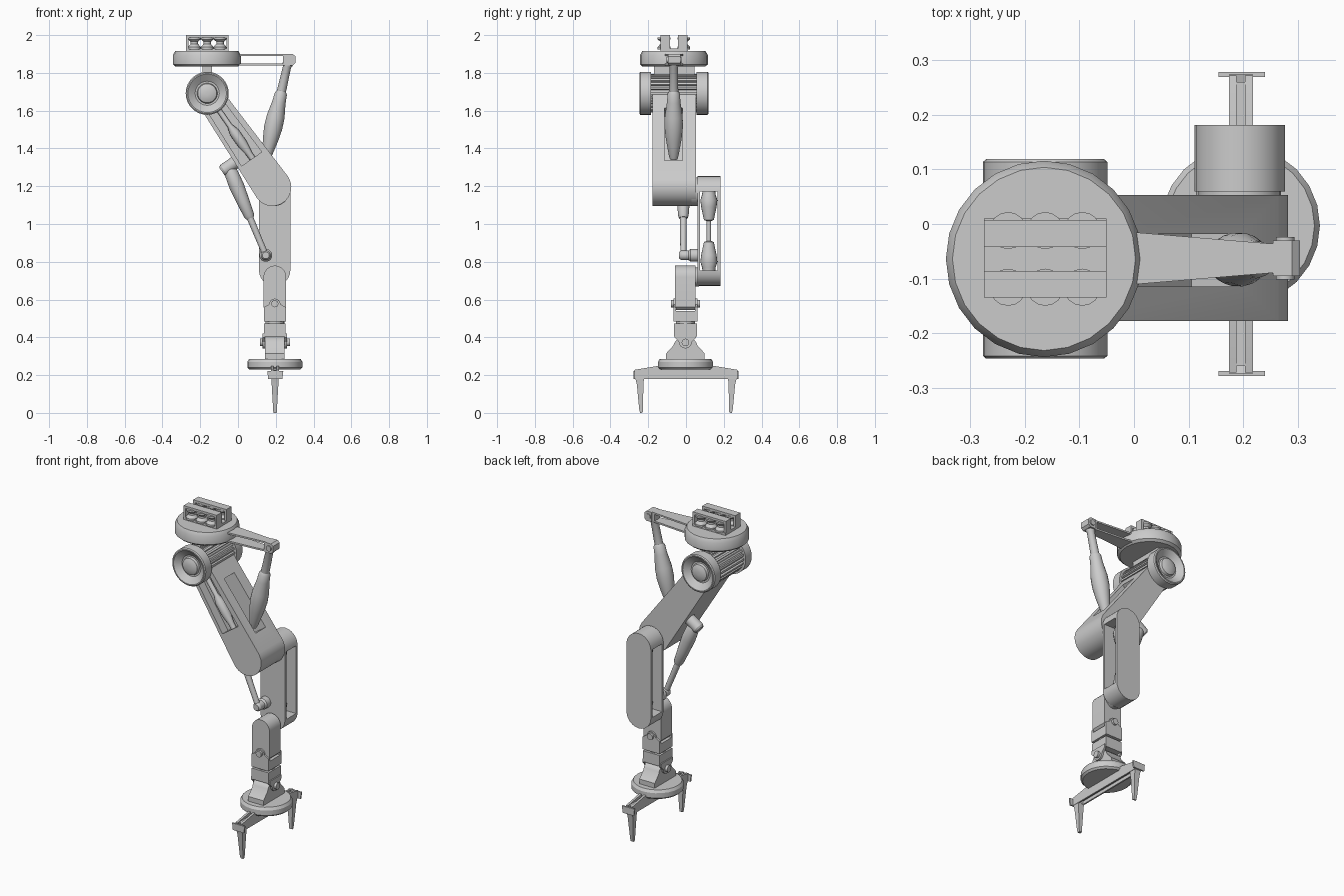
import bpy, bmesh
from math import pi, cos, sin, atan2
from mathutils import Vector

if "Cube" in bpy.data.objects:
    bpy.data.objects.remove(bpy.data.objects["Cube"])


def finish(name, bm):
    bmesh.ops.recalc_face_normals(bm, faces=bm.faces)
    me = bpy.data.meshes.new(name)
    bm.to_mesh(me)
    bm.free()
    ob = bpy.data.objects.new(name, me)
    bpy.context.collection.objects.link(ob)
    return ob


def prism(name, pts, a, b, axis='Y'):
    """Extrude a 2D outline along an axis: Y takes (x,z), X takes (y,z), Z takes (x,y)."""
    put = {'Y': lambda p, t: (p[0], t, p[1]), 'X': lambda p, t: (t, p[0], p[1]),
           'Z': lambda p, t: (p[0], p[1], t)}[axis]
    bm = bmesh.new()
    lo = [bm.verts.new(put(p, a)) for p in pts]
    hi = [bm.verts.new(put(p, b)) for p in pts]
    bm.faces.new(lo)
    bm.faces.new(hi)
    n = len(pts)
    for i in range(n):
        j = (i + 1) % n
        bm.faces.new((lo[i], lo[j], hi[j], hi[i]))
    return finish(name, bm)


def box(name, x0, x1, y0, y1, z0, z1):
    return prism(name, [(x0, z0), (x1, z0), (x1, z1), (x0, z1)], y0, y1)


def lathe(name, p0, d, prof, seg=24):
    """Turn (distance, radius) pairs around the axis from p0 along d."""
    p0, d = Vector(p0), Vector(d).normalized()
    u = d.orthogonal().normalized()
    v = d.cross(u)
    bm = bmesh.new()
    rings = [[bm.verts.new(p0 + d * t + (u * cos(2 * pi * i / seg) + v * sin(2 * pi * i / seg)) * r)
              for i in range(seg)] for t, r in prof]
    for A, B in zip(rings, rings[1:]):
        for i in range(seg):
            j = (i + 1) % seg
            bm.faces.new((A[i], A[j], B[j], B[i]))
    bm.faces.new(rings[0])
    bm.faces.new(rings[-1])
    return finish(name, bm)


def pin(name, p0, d, length, r, seg=24):
    return lathe(name, p0, d, [(0, r), (length, r)], seg)


def arc(cx, cz, r, a0, a1, n=12):
    return [(cx + r * cos(a0 + (a1 - a0) * i / n), cz + r * sin(a0 + (a1 - a0) * i / n)) for i in range(n + 1)]


def cut(ob, cutter):
    m = ob.modifiers.new("cut", 'BOOLEAN')
    m.operation, m.object, m.solver = 'DIFFERENCE', cutter, 'EXACT'
    bpy.context.view_layer.objects.active = ob
    bpy.ops.object.modifier_apply(modifier=m.name)
    bpy.data.objects.remove(cutter)


SX, SY, SZ = -0.163, -0.064, 1.692      # shoulder centre
EX, EZ = 0.182, 1.195                   # elbow centre
WX = 0.195                              # wrist axis

# Mounting disc and roller rack on top
lathe("mount_disc", (SX - .002, SY, 1.833), (0, 0, 1),
      [(0, .165), (.012, .18), (.06, .18), (.082, .168)])
box("rack_base", -.275, -.05, -.135, .01, 1.913, 1.93)
for s in (-1, 1):
    y0, y1 = sorted((SY + s * .022, SY + s * .071))
    box("rack_top_rail", -.275, -.05, y0, y1, 1.985, 2.0)
    for x in (-.275, -.062):
        box("rack_post", x, x + .012, y0, y1, 1.92, 1.99)
    for i in (-1, 0, 1):
        lathe("rack_roller", (SX + i * .068, SY + s * .052, 1.925), (0, 0, 1),
              [(0, .034), (.012, .034), (.028, .02), (.04, .02), (.053, .034), (.063, .034)], 16)

# Side bracket: two tapered plates and a clevis
for z in (1.84, 1.89):
    prism("bracket_plate", [(-.03, -.112), (.01, -.11), (.25, -.09), (.25, -.036), (.01, -.016), (-.03, -.014)],
          z, z + .01, 'Z')
box("bracket_end", .238, .265, -.09, -.036, 1.84, 1.9)
prism("bracket_clevis", [(.255, 1.84), (.29, 1.84), (.304, 1.852), (.304, 1.888), (.29, 1.9), (.255, 1.9)],
      -.095, -.03)
pin("clevis_pin", (.277, -.102, 1.87), (0, 1, 0), .078, .017, 16)

# Shoulder: yoke, ribbed barrel and dished end caps
box("shoulder_neck", SX - .026, SX + .026, -.17, .045, 1.76, 1.84)
ribs = []
for i in range(24):
    a = 2 * pi * i / 24
    for da, r in ((-.07, .09), (-.05, .102), (.07, .102), (.09, .09)):
        ribs.append((SX + r * cos(a + da), SZ + r * sin(a + da)))
prism("shoulder_barrel", ribs, -.19, .062)
for s in (-1, 1):
    lathe("shoulder_cap", (SX, SY + s * .12, SZ), (0, s, 0),
          [(0, .09), (0, .114), (.058, .114), (.063, .108), (.063, .102), (.035, .064), (.035, .054),
           (.05, .05), (.058, .032), (.06, .01)], 32)

# Upper arm: tapered slab, local frame u along, v across
U = Vector((EX - SX, 0, EZ - SZ)).normalized()
V = Vector((-U.z, 0, U.x))
def uv(u, v):
    p = U * u + V * v
    return (SX + p.x, SZ + p.z)
L = Vector((EX - SX, EZ - SZ)).length
va = atan2(V.z, V.x)
arm = prism("upper_arm", [uv(0, -.072), uv(0, .072)] + arc(EX, EZ, .1, va, va - pi, 16), -.178, .053)
cut(arm, prism("slot_cutter", [uv(.15, -.02), uv(.15, .2), uv(.5, .2), uv(.5, -.02)], -.115, -.018))
cut(arm, prism("recess_cutter", [uv(.05, -.052), uv(.05, .045), uv(.42, .06), uv(.42, -.07)], -.3, -.125))
p = uv(.08, 0)
lathe("inner_actuator", (p[0], -.15, p[1]), U,
      [(0, .014), (.13, .014), (.17, .027), (.25, .027), (.31, .017), (.345, .017)], 16)

# Upper piston from the clevis into the arm slot
top, low = Vector((.268, -.065, 1.87)), Vector((.15, -.065, 1.35))
lathe("upper_piston_rod", top, low - top, [(-.02, .02), (-.01, .027), (.03, .027), (.04, .022), (.25, .026)], 20)
lathe("upper_piston_body", top, low - top,
      [(.17, .024), (.185, .033), (.23, .036), (.31, .048), (.37, .049), (.43, .042), (.52, .026), (.54, .02)], 20)

# Lower piston from the arm underside to the forearm
a, b = Vector((-.038, -.014, 1.275)), Vector((.147, -.014, .834))
q = uv(.385, -.045)
lathe("lower_piston_lug", (q[0], -.014, q[1]), -V, [(0, .034), (.115, .034), (.127, .026)], 20)
lathe("lower_piston_body", a, b - a,
      [(-.02, .028), (.0, .036), (.08, .04), (.17, .034), (.25, .028), (.265, .022)], 20)
lathe("lower_piston_rod", a, b - a, [(.24, .018), (.475, .016)], 16)
lathe("lower_piston_eye", (b.x, -.036, b.z), (0, 1, 0),
      [(0, .018), (.012, .026), (.05, .026), (.06, .034), (.1, .034)], 20)

# Forearm: two stadium plates, solid ends and twin actuators between
FX, FT, FB, FR = .194, 1.171, .755, .083
stadium = arc(FX, FT, FR, 0, pi) + arc(FX, FB, FR, pi, 2 * pi)
prism("forearm_inner_plate", stadium, .06, .074)
prism("forearm_outer_plate", stadium, .168, .182)
prism("forearm_top_block", arc(FX, FT, FR, 0, pi), .07, .172)
prism("forearm_bottom_block", arc(FX, FB, FR, pi, 2 * pi), .07, .172)
pin("elbow_joint", (FX, .03, FT), (0, 1, 0), .04, .076)
for z, s in ((FB, 1), (FT, -1)):
    lathe("forearm_actuator", (FX, .121, z), (0, 0, s),
          [(0, .034), (.015, .036), (.045, .045), (.08, .041), (.15, .026), (.155, .012), (.21, .012)], 16)

# Wrist links, turned a quarter from one another
prism("wrist_upper_link", arc(WX, .72, .06, 0, pi) + [(WX - .06, .56), (WX - .045, .545),
      (WX + .045, .545), (WX + .06, .56)], -.057, .05)
pin("wrist_joint", (WX, .04, .72), (0, 1, 0), .03, .05)
for s in (-1, 1):
    y0, y1 = sorted((-.003 + s * .05, -.003 + s * .064))
    prism("wrist_fork_plate", [(WX - .058, .485), (WX + .058, .485), (WX + .058, .56)]
          + arc(WX, .575, .03, 0, pi, 8) + [(WX - .058, .56)], y0, y1)
box("wrist_fork_base", WX - .058, WX + .058, -.067, .061, .483, .54)
pin("wrist_pin", (WX, -.08, .578), (0, 1, 0), .154, .019, 16)
pin("wrist_swivel", (WX, -.003, .46), (0, 0, 1), .04, .05)
box("lower_fork_base", WX - .057, WX + .057, -.064, .058, .405, .472)
for s in (-1, 1):
    x0, x1 = sorted((WX + s * .052, WX + s * .064))
    prism("lower_fork_plate", [(-.06, .42), (-.06, .4)] + arc(-.003, .375, .034, pi, 2 * pi, 8)
          + [(.054, .4), (.054, .42)], x0, x1, 'X')
pin("lower_pin", (WX - .079, -.003, .373), (1, 0, 0), .158, .02, 16)
prism("hand_knuckle", [(.099, .28), (.099, .315)] + arc(-.003, .34, .066, .25, pi - .25, 12)
      + [(-.105, .315), (-.105, .28)], WX - .052, WX + .052, 'X')

# Hand disc
lathe("hand_disc", (WX, -.003, .23), (0, 0, 1),
      [(0, .135), (.01, .146), (.04, .146), (.056, .136)], 24)

# Gripper beam: paired rails with a slot, cross plates and two fingers
for x in (.174, .204):
    prism("gripper_rail", [(-.272, .2), (.272, .2), (.272, .228), (.14, .25), (-.14, .25), (-.272, .228)],
          x, x + .014, 'X')
for x in (.174, .209):
    box("gripper_lower_lip", x, x + .009, -.23, .23, .18, .205)
box("gripper_web", .18, .212, -.26, .26, .215, .228)
for s in (-1, 1):
    prism("gripper_end_plate", [(.155, .222), (.24, .222), (.235, .18), (.16, .18)],
          *sorted((s * .27, s * .279)))
    prism("gripper_end_block", [(s * .274, .18), (s * .222, .18), (s * .222, .21), (s * .274, .225)],
          .174, .218, 'X')
    finger = prism("finger", [(s * .27, .19), (s * .222, .19), (s * .225, .15), (s * .229, .004),
                              (s * .233, 0), (s * .243, 0), (s * .248, .02), (s * .26, .15)], .176, .216, 'X')
    for v in finger.data.vertices:      # narrow the finger toward its tip
        v.co.x = .196 + (v.co.x - .196) * (.45 + .55 * min(1, v.co.z / .19))

# Smooth the round parts while keeping hard edges
for ob in bpy.context.collection.objects:
    ob.select_set(True)
bpy.context.view_layer.objects.active = arm
bpy.ops.object.shade_smooth_by_angle(angle=.5)
